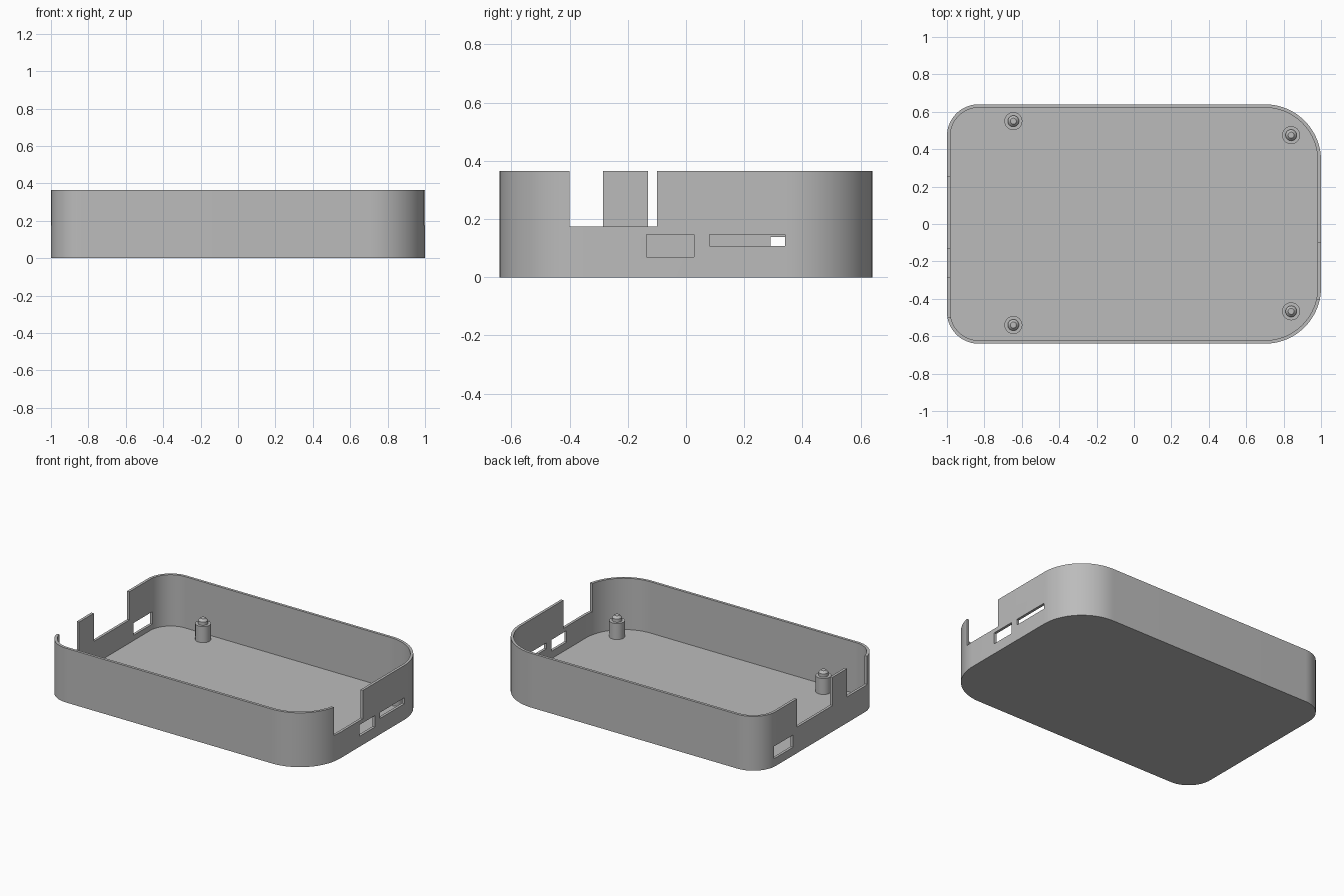
import bpy
import bmesh
from math import cos, sin, pi, radians

cube = bpy.data.objects.get("Cube")
if cube:
    bpy.data.objects.remove(cube, do_unlink=True)

HALF_X, HALF_Y, HEIGHT = 1.0, 0.64, 0.365
WALL, FLOOR = 0.018, 0.02
R_LEFT, R_RIGHT = 0.17, 0.30

grey = bpy.data.materials.new("plain_grey")
grey.use_nodes = True
grey.diffuse_color = (0.5, 0.5, 0.5, 1)
grey.node_tree.nodes["Principled BSDF"].inputs["Base Color"].default_value = (0.5, 0.5, 0.5, 1)


def finish(name, bm):
    bmesh.ops.recalc_face_normals(bm, faces=bm.faces)
    mesh = bpy.data.meshes.new(name)
    bm.to_mesh(mesh)
    bm.free()
    mesh.materials.append(grey)
    obj = bpy.data.objects.new(name, mesh)
    bpy.context.collection.objects.link(obj)
    return obj


def rounded_prism(name, inset, z0, z1, steps=20):
    """Rectangle with tight corners at -x and wide corners at +x, extruded up."""
    bm = bmesh.new()
    verts = []
    for quarter, (sx, sy, r) in enumerate([(1, 1, R_RIGHT), (-1, 1, R_LEFT),
                                           (-1, -1, R_LEFT), (1, -1, R_RIGHT)]):
        cx, cy = sx * (HALF_X - r), sy * (HALF_Y - r)
        for i in range(steps + 1):
            a = (quarter + i / steps) * pi / 2
            verts.append(bm.verts.new((cx + (r - inset) * cos(a), cy + (r - inset) * sin(a), z0)))
    base = bm.faces.new(verts)
    top = bmesh.ops.extrude_face_region(bm, geom=[base])["geom"]
    bmesh.ops.translate(bm, vec=(0, 0, z1 - z0),
                        verts=[g for g in top if isinstance(g, bmesh.types.BMVert)])
    return finish(name, bm)


def box(name, x0, x1, y0, y1, z0, z1):
    bm = bmesh.new()
    bmesh.ops.create_cube(bm, size=1)
    for v in bm.verts:
        v.co = (x1 if v.co.x > 0 else x0, y1 if v.co.y > 0 else y0, z1 if v.co.z > 0 else z0)
    return finish(name, bm)


def select_only(obj):
    bpy.ops.object.select_all(action="DESELECT")
    obj.select_set(True)
    bpy.context.view_layer.objects.active = obj


def smooth(obj):
    select_only(obj)
    bpy.ops.object.shade_smooth_by_angle(angle=radians(30))


# Open tray: outer solid minus the cavity and the port openings
tray = rounded_prism("tray", 0, 0, HEIGHT)
cutters = [rounded_prism("cavity_cutter", WALL, FLOOR, HEIGHT + 0.1)]

# Openings as (side, y from, y to, z from, z to)
NOTCH, ABOVE = 0.175, HEIGHT + 0.1
openings = [
    (1, -0.40, -0.10, NOTCH, ABOVE),     # wide notch
    (1, -0.135, 0.028, 0.07, 0.147),     # square port
    (1, 0.08, 0.34, 0.107, 0.147),       # thin slot
    (-1, -0.13, 0.25, NOTCH, ABOVE),     # wide notch
    (-1, -0.50, -0.285, NOTCH, ABOVE),   # narrow notch
    (-1, 0.29, 0.49, 0.055, 0.138),      # square port
]
for side, y0, y1, z0, z1 in openings:
    xs = sorted((side * 0.85, side * 1.1))
    cutters.append(box("opening_cutter", *xs, y0, y1, z0, z1))

select_only(tray)
for cutter in cutters:
    mod = tray.modifiers.new("cut", "BOOLEAN")
    mod.operation = "DIFFERENCE"
    mod.solver = "EXACT"
    mod.object = cutter
    bpy.ops.object.modifier_apply(modifier=mod.name)
    bpy.data.objects.remove(cutter, do_unlink=True)
smooth(tray)

# Mounting pegs: stepped post with a chamfered pin, turned from a profile
PEG = [(0.048, FLOOR - 0.005), (0.048, 0.128), (0.03, 0.128), (0.03, 0.15), (0.016, 0.165)]


def peg(name, x, y, sides=32):
    bm = bmesh.new()
    rings = [[bm.verts.new((x + r * cos(2 * pi * i / sides), y + r * sin(2 * pi * i / sides), z))
              for i in range(sides)] for r, z in PEG]
    for low, high in zip(rings, rings[1:]):
        for i in range(sides):
            j = (i + 1) % sides
            bm.faces.new((low[i], low[j], high[j], high[i]))
    bm.faces.new(rings[0])
    bm.faces.new(rings[-1])
    smooth(finish(name, bm))


peg("peg_back_right", -0.645, 0.55)
peg("peg_front_right", -0.645, -0.54)
peg("peg_back_left", 0.84, 0.475)
peg("peg_front_left", 0.84, -0.467)
